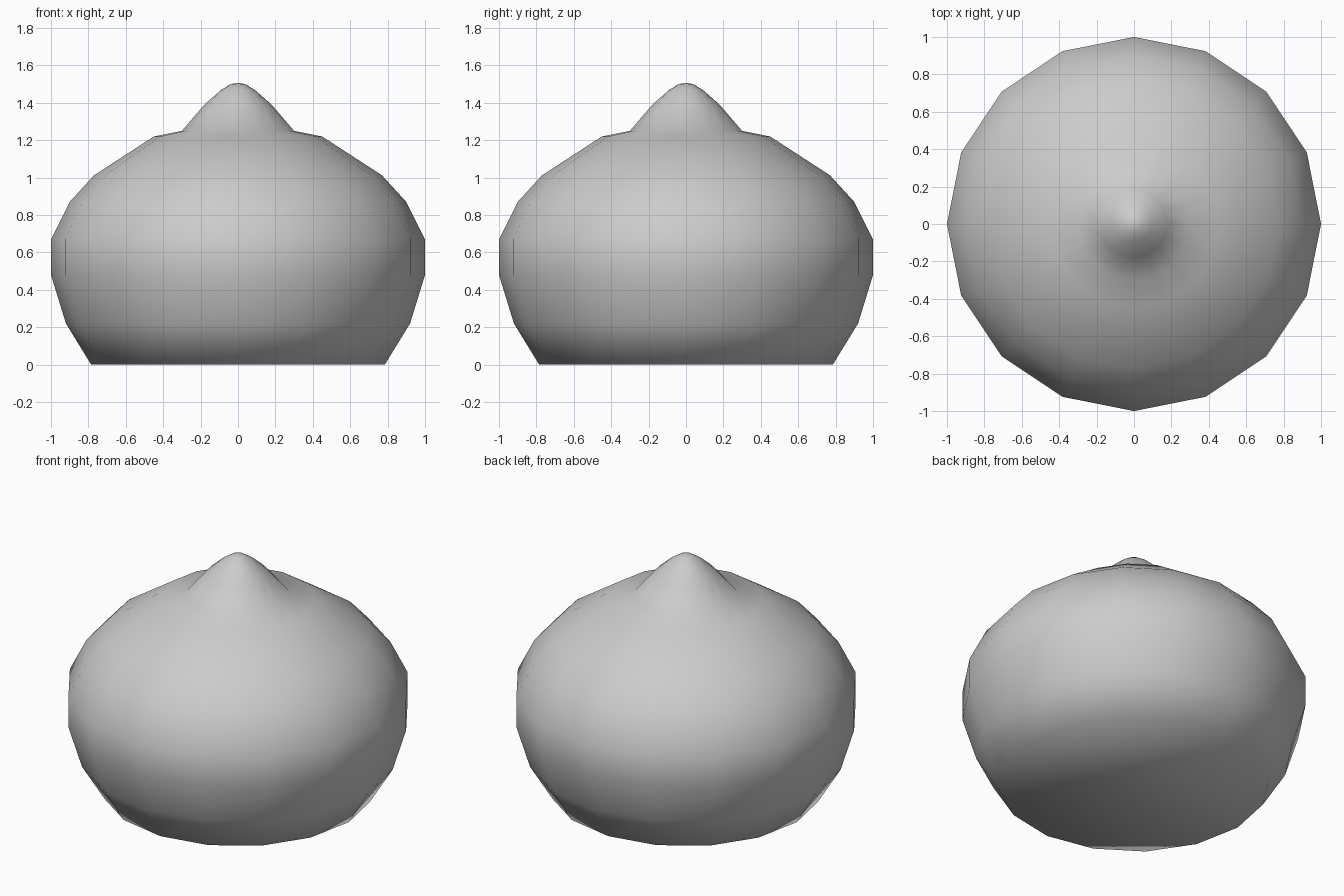
import bpy, bmesh, math

if "Cube" in bpy.data.objects:
    bpy.data.objects.remove(bpy.data.objects["Cube"])

SIDES = 16
# radius, height from base up to the tip
PROFILE = [(0.785, 0), (0.92, 0.22), (1.0, 0.48), (1.0, 0.67), (0.9, 0.87),
           (0.77, 1.012), (0.45, 1.22), (0.3, 1.25), (0.18, 1.39),
           (0.095, 1.465), (0.04, 1.5)]
TIP_HEIGHT = 1.507


def lathe(name, profile, tip):
    bm = bmesh.new()
    rings = [[bm.verts.new((r * math.cos(2 * math.pi * i / SIDES),
                            r * math.sin(2 * math.pi * i / SIDES), z))
              for i in range(SIDES)] for r, z in profile]
    top = bm.verts.new((0, 0, tip))
    for i in range(SIDES):
        j = (i + 1) % SIDES
        for a, b in zip(rings, rings[1:]):
            bm.faces.new((a[i], a[j], b[j], b[i]))
        bm.faces.new((rings[-1][i], rings[-1][j], top))
    # flat underside
    bm.faces.new(rings[0][::-1])
    for f in bm.faces:
        f.smooth = True
    mesh = bpy.data.meshes.new(name)
    bm.to_mesh(mesh)
    bm.free()
    obj = bpy.data.objects.new(name, mesh)
    bpy.context.collection.objects.link(obj)
    return obj


# rounded bulb with pointed cap
lathe("bulb_body", PROFILE, TIP_HEIGHT)
